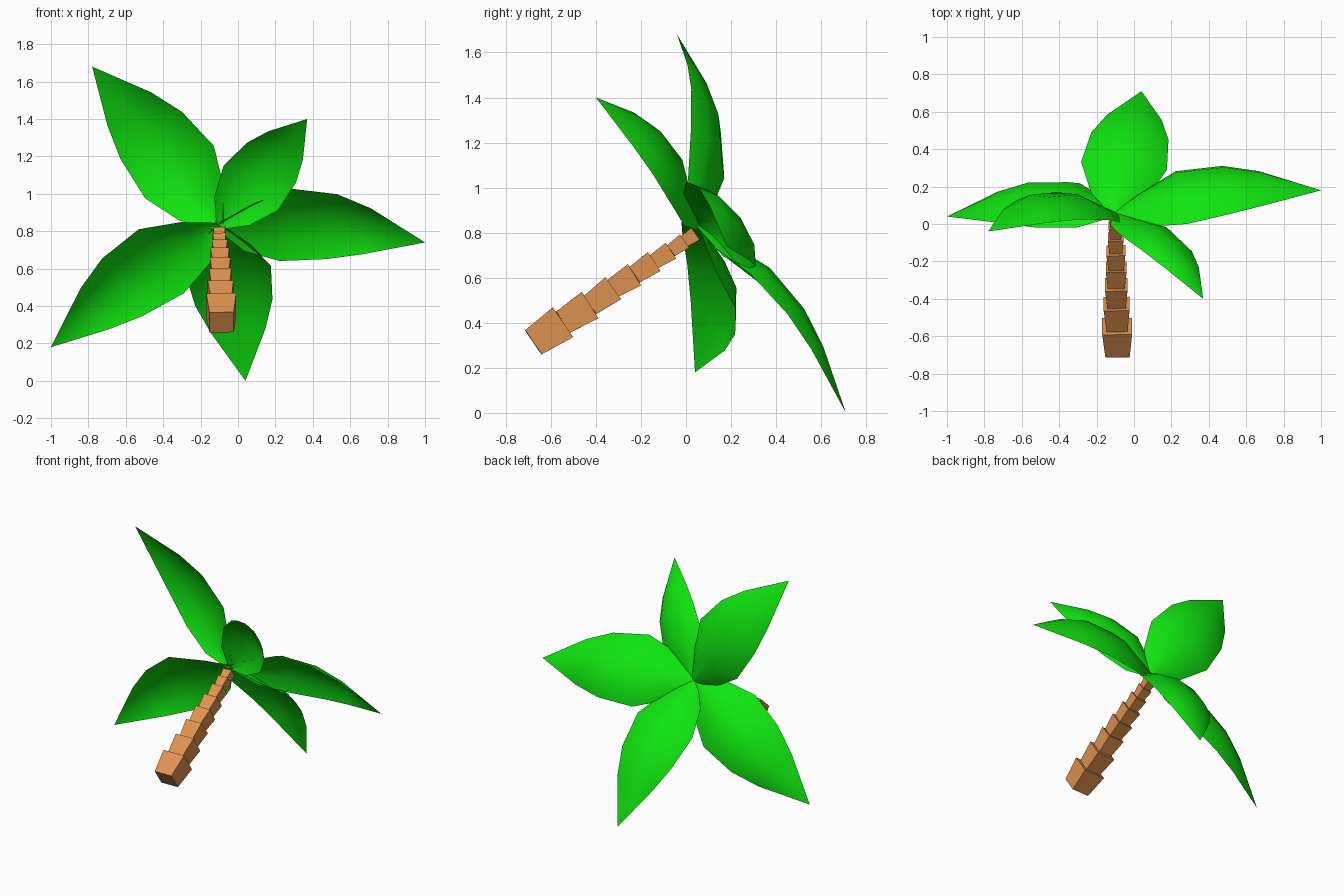
import bpy, bmesh, math
from mathutils import Vector, Matrix

cube = bpy.data.objects.get("Cube")
if cube:
    bpy.data.objects.remove(cube, do_unlink=True)


def make_material(name, rgb):
    mat = bpy.data.materials.new(name)
    mat.use_nodes = True
    mat.diffuse_color = (*rgb, 1)
    mat.node_tree.nodes["Principled BSDF"].inputs["Base Color"].default_value = (*rgb, 1)
    return mat


leaf_green = make_material("leaf green", (0.005, 0.78, 0.005))
trunk_brown = make_material("trunk brown", (0.74, 0.29, 0.082))


def add_object(name, bm, mat, smooth):
    mesh = bpy.data.meshes.new(name)
    for face in bm.faces:
        face.smooth = smooth
    bm.to_mesh(mesh)
    bm.free()
    mesh.materials.append(mat)
    obj = bpy.data.objects.new(name, mesh)
    bpy.context.collection.objects.link(obj)


# Trunk: stacked square blocks, each flaring toward its upper end
joints = [(-0.088, -0.678, 0.313), (-0.09, -0.547, 0.402), (-0.093, -0.427, 0.478),
          (-0.095, -0.324, 0.553), (-0.095, -0.229, 0.613), (-0.097, -0.142, 0.671),
          (-0.098, -0.067, 0.72), (-0.1, -0.007, 0.762), (-0.1, 0.042, 0.795)]
top_widths = [0.16, 0.138, 0.12, 0.111, 0.101, 0.084, 0.072, 0.066]
bm = bmesh.new()
for start, end, width in zip(joints, joints[1:], top_widths):
    a, b = Vector(start), Vector(end)
    axis = (b - a).normalized()
    up = axis.cross(Vector((1, 0, 0))).normalized()
    side = up.cross(axis)
    frame = Matrix((side, up, axis)).transposed().to_4x4()
    frame.translation = (a + b) / 2
    bmesh.ops.create_cone(bm, cap_ends=True, segments=4,
                          radius1=width * 0.81 / math.sqrt(2), radius2=width / math.sqrt(2),
                          depth=(b - a).length,
                          matrix=frame @ Matrix.Rotation(math.pi / 4, 4, 'Z'))
bmesh.ops.recalc_face_normals(bm, faces=bm.faces)
add_object("trunk", bm, trunk_brown, False)

# Leaf shape: distance along, half width, edge height, arch height (unit length)
stations = [(0.0, 0.025, 0.0, 0.012), (0.14, 0.14, 0.008, 0.055), (0.325, 0.217, 0.055, 0.075),
            (0.55, 0.195, 0.07, 0.065), (0.72, 0.138, 0.055, 0.045), (1.0, 0.0, 0.0, 0.0)]
arch = [(-1, 0), (-0.62, 0.7), (0, 1), (0.62, 0.7), (1, 0)]
crown = Vector((-0.1, 0.05, 0.825))


def make_leaf(name, tip, across):
    reach = Vector(tip) - crown
    length = reach.length
    along = reach.normalized()
    side = Vector(across)
    side = (side - along * side.dot(along)).normalized()
    normal = along.cross(side)
    if normal.y < 0:                       # arch bulges away from the trunk
        side, normal = -side, -normal
    bm = bmesh.new()
    rows = []
    for t, half, lift, bulge in stations:
        rows.append([bm.verts.new(crown + length * (along * t + side * (half * s)
                                  + normal * (lift + bulge * h))) for s, h in arch])
    for low, high in zip(rows, rows[1:]):
        for i in range(len(arch) - 1):
            bm.faces.new((low[i], high[i], high[i + 1], low[i + 1]))
    bmesh.ops.remove_doubles(bm, verts=bm.verts, dist=0.0005)
    bm.normal_update()
    if sum(f.normal.dot(normal) for f in bm.faces) < 0:
        bmesh.ops.reverse_faces(bm, faces=bm.faces)
    add_object(name, bm, leaf_green, True)


# Five leaves: tip position and direction across the blade
make_leaf("upper_right_leaf", (-0.78, -0.04, 1.68), (0.774, -0.24, 0.586))
make_leaf("upper_left_leaf", (0.37, -0.40, 1.40), (0.77, 0.0, -0.64))
make_leaf("left_leaf", (1.0, 0.18, 0.74), (0.113, -0.586, 0.802))
make_leaf("back_leaf", (0.04, 0.71, 0.0), (0.985, -0.1, 0.1))
make_leaf("lower_right_leaf", (-1.0, 0.04, 0.18), (-0.479, -0.49, 0.729))
